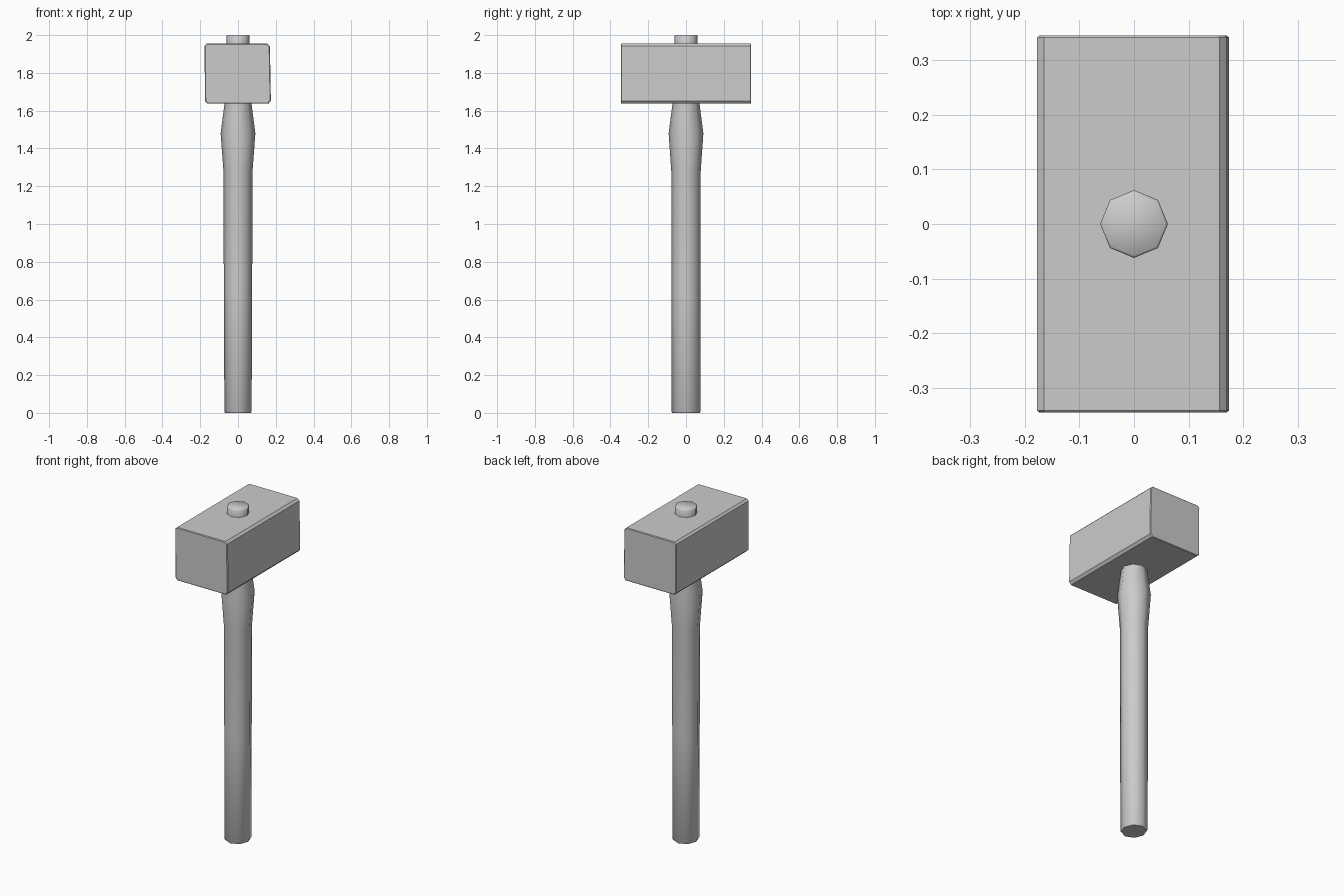
import bpy, bmesh, math

if "Cube" in bpy.data.objects:
    bpy.data.objects.remove(bpy.data.objects["Cube"])


def loft(name, rings):
    """Skin a list of closed rings and cap both ends."""
    bm = bmesh.new()
    loops = [[bm.verts.new(p) for p in ring] for ring in rings]
    n = len(loops[0])
    for a, b in zip(loops, loops[1:]):
        for i in range(n):
            j = (i + 1) % n
            bm.faces.new((a[i], a[j], b[j], b[i]))
    bm.faces.new(loops[0][::-1])
    bm.faces.new(loops[-1])
    bmesh.ops.recalc_face_normals(bm, faces=bm.faces)
    mesh = bpy.data.meshes.new(name)
    bm.to_mesh(mesh)
    bm.free()
    obj = bpy.data.objects.new(name, mesh)
    bpy.context.collection.objects.link(obj)
    return obj


def octagon(z, rx, ry):
    return [(rx * math.cos(i * math.pi / 4), ry * math.sin(i * math.pi / 4), z)
            for i in range(8)]


# Handle: eight-sided shaft, swelling below the head, passing through to the top
handle = loft("handle", [octagon(*r) for r in (
    (0.0, 0.068, 0.073), (0.006, 0.072, 0.077), (0.65, 0.075, 0.077),
    (1.28, 0.077, 0.078), (1.48, 0.092, 0.092), (1.64, 0.071, 0.071),
    (1.95, 0.062, 0.062), (1.996, 0.062, 0.062), (2.0, 0.058, 0.058))])
bpy.context.view_layer.objects.active = handle
handle.select_set(True)
bpy.ops.object.shade_smooth_by_angle(angle=math.radians(50))

# Head: slightly uneven block with chamfered corners, cross-section in x and z
section = [(-0.162, 1.637), (0.161, 1.637), (0.174, 1.652), (0.169, 1.942),
           (0.156, 1.955), (-0.165, 1.955), (-0.177, 1.944), (-0.175, 1.650)]
mid_z = 1.796
loft("head", [[(x * s, y, mid_z + (z - mid_z) * s) for x, z in section]
              for y, s in ((-0.345, 0.975), (-0.341, 1.0), (0.341, 1.0), (0.345, 0.975))])
